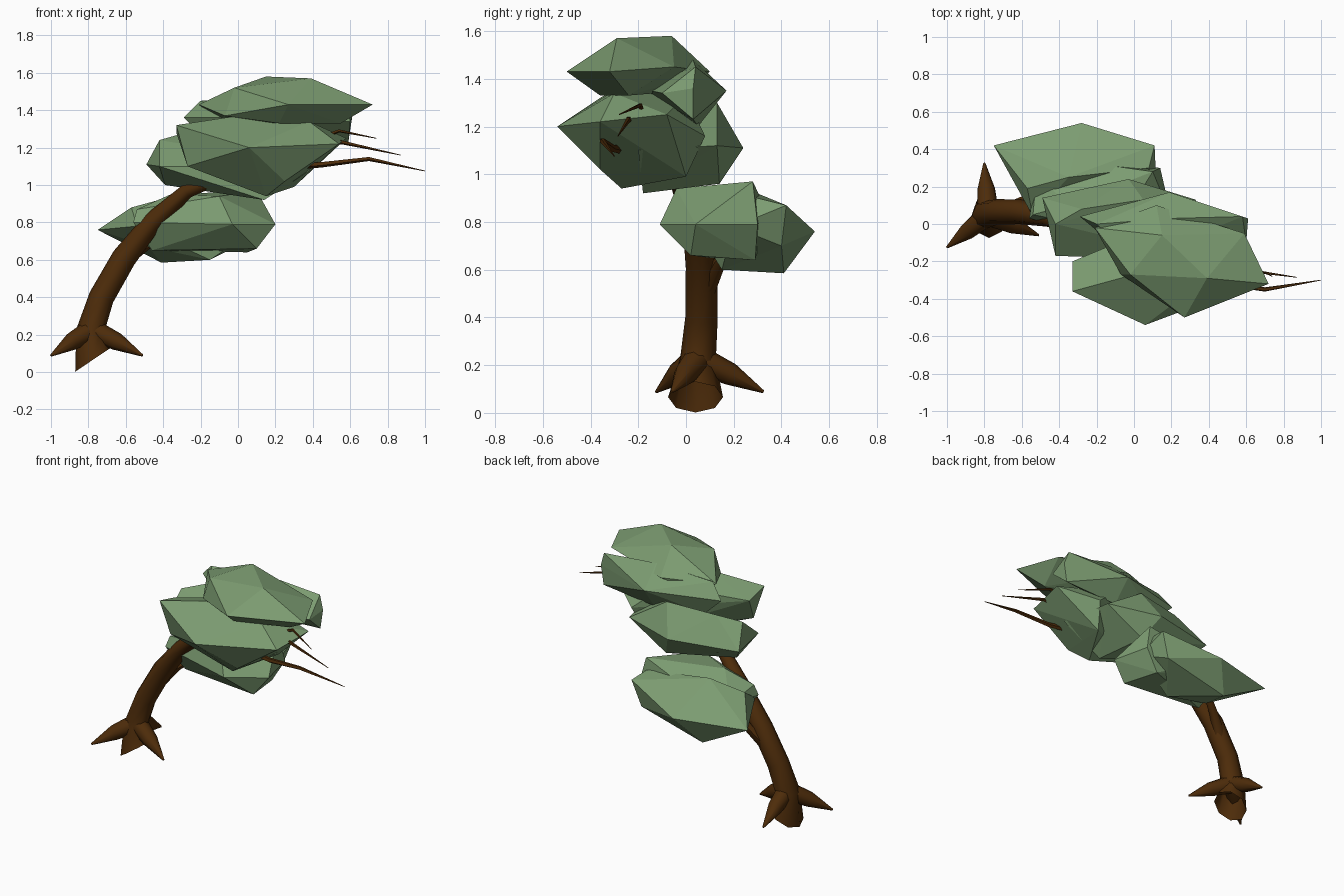
import bpy, bmesh, math
from mathutils import Vector


def material(name, rgb):
    m = bpy.data.materials.new(name)
    m.diffuse_color = (*rgb, 1)
    return m


BARK = material("bark_brown", (0.075, 0.025, 0.003))
LEAF = material("leaf_green", (0.2, 0.33, 0.165))


def finish(name, bm, mat, smooth):
    bmesh.ops.recalc_face_normals(bm, faces=bm.faces)
    for f in bm.faces:
        f.smooth = smooth
    me = bpy.data.meshes.new(name)
    bm.to_mesh(me)
    bm.free()
    me.materials.append(mat)
    ob = bpy.data.objects.new(name, me)
    bpy.context.collection.objects.link(ob)
    if smooth:
        bpy.context.view_layer.objects.active = ob
        ob.select_set(True)
        bpy.ops.object.shade_smooth_by_angle(angle=math.radians(60))
        ob.select_set(False)


def limb(name, path, radii, sides=8, start=None):
    """Tapered tube along a path; start overrides the tilt of the first ring."""
    pts = [Vector(p) for p in path]
    bm = bmesh.new()
    rings = []
    for i, (p, r) in enumerate(zip(pts, radii)):
        d = (pts[min(i + 1, len(pts) - 1)] - pts[max(i - 1, 0)]).normalized()
        if i == 0 and start:
            d = Vector(start).normalized()
        ref = Vector((0, 1, 0)) if abs(d.y) < 0.8 else Vector((1, 0, 0))
        u = ref.cross(d).normalized()
        v = d.cross(u)
        rings.append([bm.verts.new(p + r * (math.cos(a) * u + math.sin(a) * v))
                      for a in (2 * math.pi * k / sides for k in range(sides))])
    for a, b in zip(rings, rings[1:]):
        for k in range(sides):
            n = (k + 1) % sides
            bm.faces.new((a[k], a[n], b[n], b[k]))
    bm.faces.new(rings[-1])          # the lower end stays open
    finish(name, bm, BARK, True)


def clump(name, rim, crown, base):
    """Faceted leaf mass: hull around a widest rim, a crown and a base."""
    bm = bmesh.new()
    for p in rim + crown + base:
        bm.verts.new(p)
    out = bmesh.ops.convex_hull(bm, input=bm.verts)
    loose = {g for g in out["geom_interior"] + out["geom_unused"]
             if isinstance(g, bmesh.types.BMVert)}
    bmesh.ops.delete(bm, geom=list(loose), context='VERTS')
    finish(name, bm, LEAF, False)


# Leaning trunk, thinning out inside the leaves
limb("trunk",
     [(-0.775, 0.04, 0.066), (-0.79, 0.05, 0.22), (-0.73, 0.065, 0.4),
      (-0.61, 0.065, 0.61), (-0.46, 0.04, 0.80), (-0.27, -0.03, 0.97),
      (0.0, -0.15, 1.08)],
     [0.115, 0.075, 0.068, 0.066, 0.055, 0.04, 0.03], start=(-0.56, 0, 0.83))

# Three spreading roots
for i, (x, y) in enumerate([(-1.0, -0.125), (-0.51, -0.06), (-0.8, 0.325)]):
    c = Vector((-0.78, 0.05, 0.225))
    tip = Vector((x, y, 0.088))
    limb(f"root_{i + 1}", [c, c.lerp(tip, 0.5) + Vector((0, 0, 0.005)), tip],
         [0.06, 0.047, 0.006], 8)

# Side branch into the lowest leaves
limb("side_branch", [(-0.66, 0.08, 0.5), (-0.55, 0.14, 0.63), (-0.35, 0.25, 0.78)],
     [0.04, 0.028, 0.015], 6)

# Bare twigs poking out on the far side
limb("twig_low", [(0.0, -0.15, 1.08), (0.45, -0.31, 1.11), (0.70, -0.35, 1.14),
                  (1.0, -0.30, 1.075)], [0.025, 0.016, 0.012, 0.002], 5)
limb("twig_middle", [(0.0, -0.15, 1.08), (0.55, -0.24, 1.23), (0.87, -0.285, 1.16)],
     [0.02, 0.012, 0.002], 5)
limb("twig_top", [(0.0, -0.15, 1.08), (0.54, -0.19, 1.29), (0.74, -0.28, 1.25)],
     [0.02, 0.009, 0.002], 5)

# Leaf masses, from lowest to highest
clump("leaves_low_back",
      [(-0.75, 0.42, 0.76), (-0.28, 0.54, 0.76), (0.11, 0.42, 0.87),
       (0.12, 0.2, 0.78), (-0.54, 0.04, 0.78)],
      [(-0.57, 0.19, 0.88), (-0.35, 0.25, 0.94), (0.08, 0.3, 0.9)],
      [(-0.41, 0.41, 0.585), (-0.15, 0.15, 0.6), (-0.48, 0.15, 0.67),
       (0.05, 0.4, 0.7)])
clump("leaves_low_front",
      [(-0.56, 0.03, 0.8), (-0.03, -0.11, 0.79), (0.2, 0.04, 0.79),
       (0.14, 0.3, 0.79), (-0.33, 0.34, 0.84), (-0.52, 0.28, 0.82)],
      [(-0.54, 0.05, 0.87), (-0.36, 0.1, 0.95), (-0.1, -0.04, 0.94),
       (0.1, 0.28, 0.97)],
      [(-0.46, 0.1, 0.65), (0.1, 0.02, 0.66), (0.05, 0.29, 0.64)])
clump("leaves_middle_back",
      [(-0.49, 0.14, 1.11), (-0.03, 0.24, 1.11), (0.33, 0.13, 1.12),
       (0.42, -0.2, 1.1), (-0.42, -0.17, 1.1)],
      [(-0.42, 0.0, 1.24), (-0.28, 0.08, 1.28), (0.05, 0.13, 1.3)],
      [(-0.39, 0.02, 1.0), (0.14, -0.18, 0.92), (0.05, 0.14, 0.96)])
clump("leaves_middle_front",
      [(-0.33, -0.36, 1.32), (0.06, -0.54, 1.2), (0.54, -0.36, 1.22),
       (0.58, -0.08, 1.25), (0.35, 0.08, 1.16), (-0.33, -0.2, 1.28)],
      [(0.0, -0.27, 1.37), (0.38, -0.3, 1.34), (0.15, 0.0, 1.33)],
      [(-0.27, -0.33, 1.1), (0.25, -0.36, 1.02), (0.15, -0.27, 0.94),
       (0.3, 0.0, 0.99)])
clump("leaves_upper_back",
      [(-0.29, 0.04, 1.36), (0.19, 0.17, 1.35), (0.61, 0.03, 1.36),
       (0.6, -0.1, 1.34), (0.0, -0.2, 1.36)],
      [(-0.2, 0.0, 1.45), (0.58, 0.04, 1.45), (0.2, 0.03, 1.48)],
      [(-0.15, 0.02, 1.23), (0.59, 0.03, 1.23), (0.2, 0.05, 1.2)])
clump("leaves_top",
      [(0.72, -0.32, 1.43), (0.27, -0.5, 1.43), (-0.21, -0.02, 1.43),
       (0.12, 0.1, 1.43), (0.59, -0.05, 1.45)],
      [(0.15, -0.06, 1.58), (0.39, -0.29, 1.57), (-0.02, -0.27, 1.52)],
      [(0.22, -0.36, 1.33), (0.55, -0.24, 1.33), (-0.1, 0.0, 1.35),
       (-0.07, -0.27, 1.37)])
